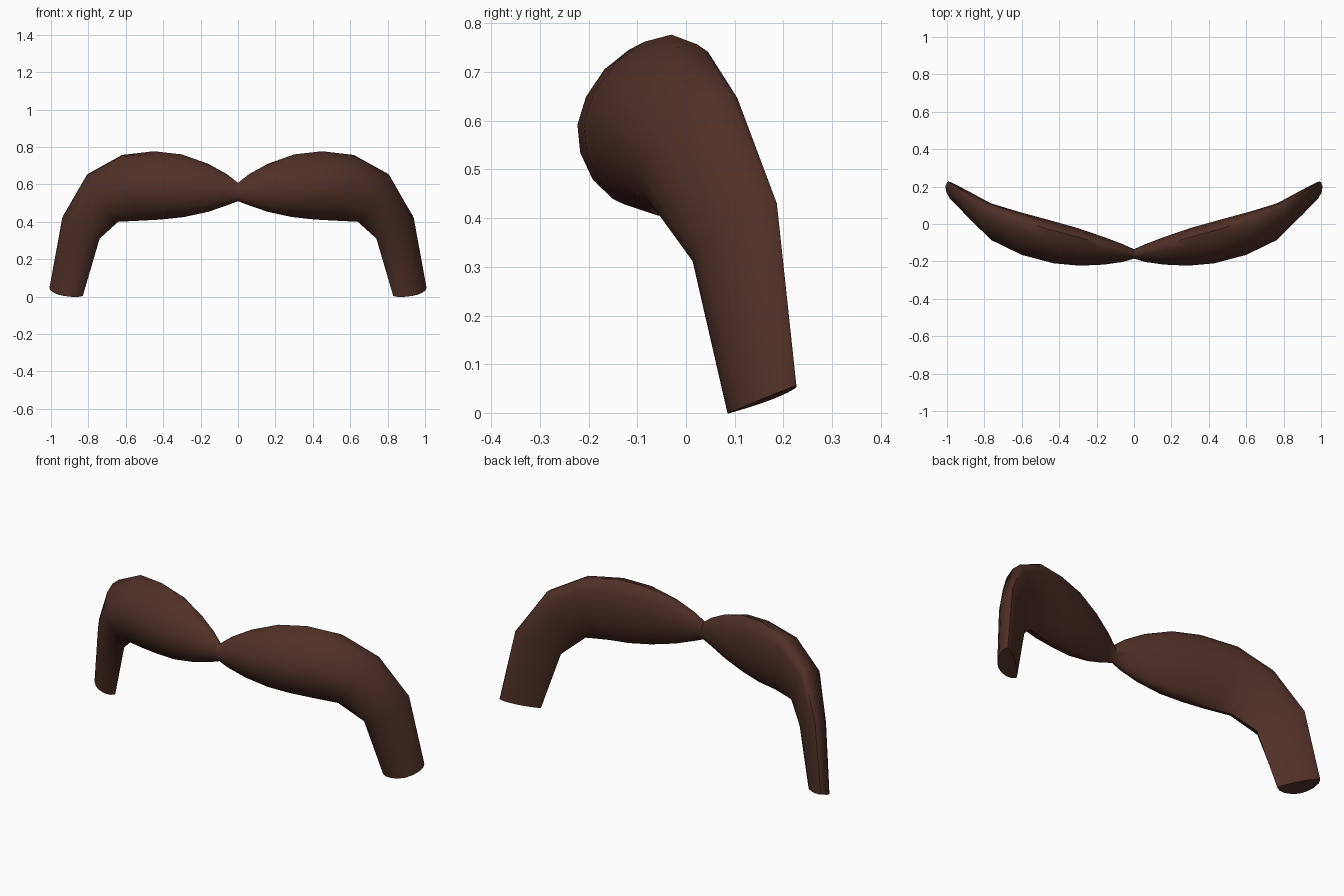
import bpy, bmesh, math
from mathutils import Vector

if "Cube" in bpy.data.objects:
    bpy.data.objects.remove(bpy.data.objects["Cube"])

# Cross-sections of one half, centre to tip: top, front ridge, bottom, back
SECTIONS = [
    [(0, -.16, .608), (0, -.185, .56), (0, -.16, .51), (0, -.135, .56)],
    [(.06, -.14, .655), (.06, -.203, .573), (.06, -.155, .487), (.06, -.108, .57)],
    [(.16, -.11, .71), (.16, -.217, .583), (.16, -.135, .453), (.16, -.07, .58)],
    [(.30, -.07, .76), (.29, -.223, .592), (.29, -.105, .425), (.30, -.022, .59)],
    [(.45, -.03, .777), (.43, -.21, .597), (.41, -.075, .412), (.45, .02, .59)],
    [(.62, .023, .757), (.60, -.165, .60), (.52, -.06, .406), (.60, .057, .58)],
    [(.80, .088, .657), (.765, -.085, .54), (.64, -.025, .40), (.74, .097, .53)],
    [(.933, .178, .435), (.88, .03, .345), (.74, .05, .31), (.85, .155, .375)],
    [(1.0, .222, .055), (.96, .112, .01), (.83, .098, .003), (.92, .19, .033)],
]
STEPS = 4        # points per quarter of a section
POINTED = 1.12   # above 1 makes the ridges tighter than an ellipse


def ring(section, side):
    """Closed loop of points bulging through the four given points."""
    pts = [Vector((p[0] * side, p[1], p[2])) for p in section]
    mid = (pts[0] + pts[2]) / 2
    out = []
    for q in range(4):
        a, b = pts[q] - mid, pts[(q + 1) % 4] - mid
        for i in range(STEPS):
            t = i / STEPS * math.pi / 2
            out.append(mid + a * math.cos(t) ** POINTED + b * math.sin(t) ** POINTED)
    return out


# Moustache: loft from one tip through the pinched centre to the other tip
bm = bmesh.new()
stations = [(s, -1) for s in reversed(SECTIONS)] + [(s, 1) for s in SECTIONS[1:]]
rings = [[bm.verts.new(p) for p in ring(s, side)] for s, side in stations]
n = STEPS * 4
for r0, r1 in zip(rings, rings[1:]):
    for i in range(n):
        j = (i + 1) % n
        bm.faces.new((r0[i], r0[j], r1[j], r1[i]))
bm.faces.new(rings[0])
bm.faces.new(rings[-1])
bmesh.ops.recalc_face_normals(bm, faces=bm.faces)
mesh = bpy.data.meshes.new("moustache")
bm.to_mesh(mesh)
bm.free()

# Dark brown hair colour
brown = bpy.data.materials.new("dark brown")
brown.diffuse_color = (0.08, 0.03, 0.02, 1)
brown.use_nodes = True
brown.node_tree.nodes["Principled BSDF"].inputs["Base Color"].default_value = brown.diffuse_color
mesh.materials.append(brown)
obj = bpy.data.objects.new("moustache", mesh)
bpy.context.collection.objects.link(obj)
bpy.context.view_layer.objects.active = obj
obj.select_set(True)
bpy.ops.object.shade_smooth_by_angle(angle=math.radians(50))
